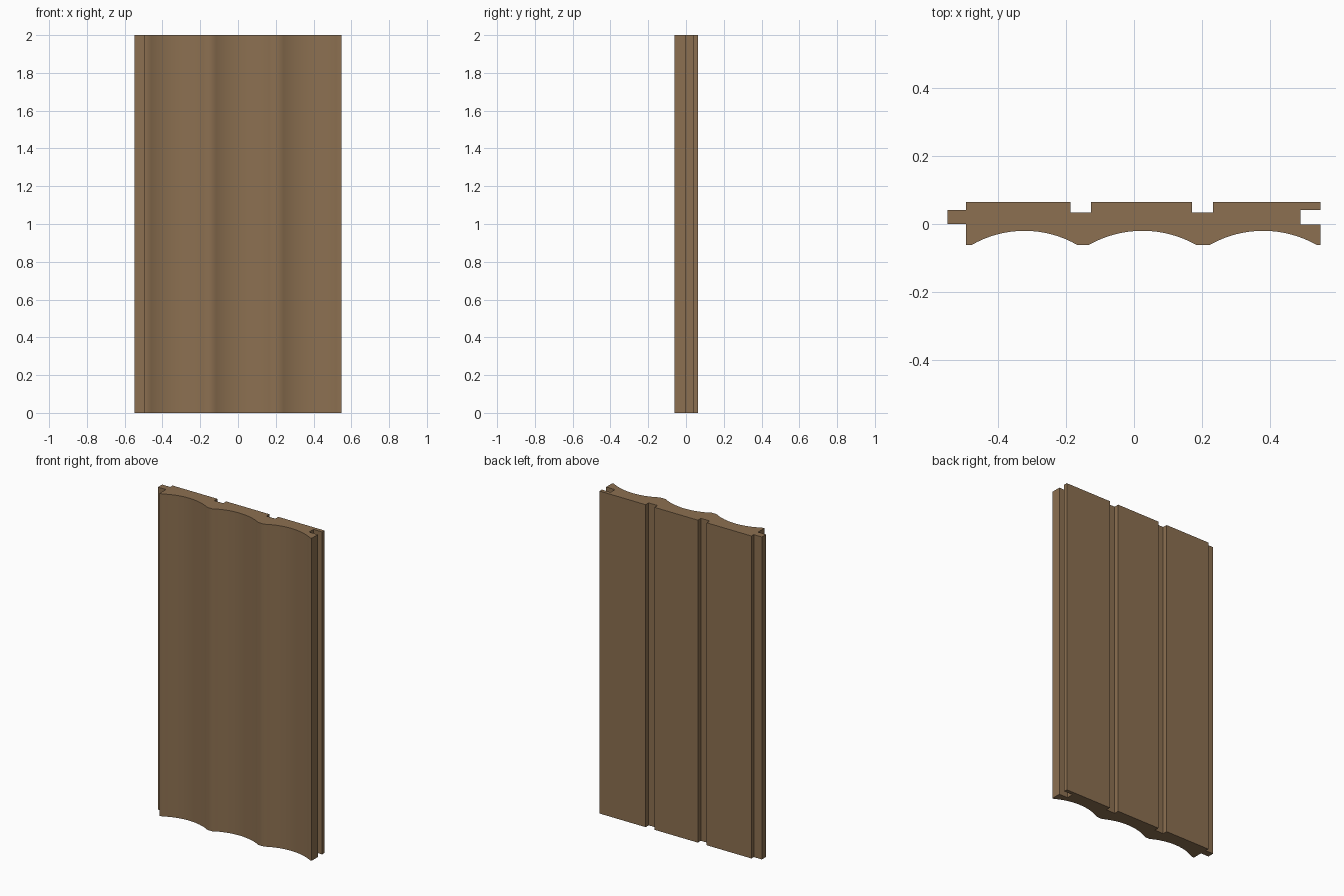
import bpy, bmesh, math

if "Cube" in bpy.data.objects:
    bpy.data.objects.remove(bpy.data.objects["Cube"])

HEIGHT = 2.0
LEFT, RIGHT = -0.549, 0.549      # tongue tip, groove side
BACK, FRONT = 0.064, -0.062
SHOULDER = -0.494                # body edge next to the tongue


def scallop(x0, x1, depth=0.042, steps=16):
    """Points of a concave circular arc cut into the front face."""
    half, mid = (x1 - x0) / 2, (x0 + x1) / 2
    r = (half ** 2 + depth ** 2) / (2 * depth)
    a = math.asin(half / r)
    return [(mid + r * math.sin(t), FRONT + depth - r + r * math.cos(t))
            for t in (-a + 2 * a * i / steps for i in range(steps + 1))]


# Cross-section, counter-clockwise from the front left corner
profile = [(SHOULDER, FRONT)]
for x0, x1 in ((-0.478, -0.166), (-0.134, 0.184), (0.222, 0.538)):
    profile += scallop(x0, x1)
# Groove on the right edge
profile += [(RIGHT, FRONT), (RIGHT, -0.002), (0.489, -0.002),
            (0.489, 0.041), (RIGHT, 0.041), (RIGHT, BACK)]
# Two relief channels in the back
for x0, x1 in ((0.171, 0.232), (-0.187, -0.126)):
    profile += [(x1, BACK), (x1, 0.034), (x0, 0.034), (x0, BACK)]
# Tongue on the left edge
profile += [(SHOULDER, BACK), (SHOULDER, 0.041), (LEFT, 0.041),
            (LEFT, 0.0), (SHOULDER, 0.0)]

# Extrude the section upwards
bm = bmesh.new()
base = bm.faces.new([bm.verts.new((x, y, 0)) for x, y in profile])
top = bmesh.ops.extrude_face_region(bm, geom=[base], use_keep_orig=True)
bmesh.ops.translate(bm, vec=(0, 0, HEIGHT),
                    verts=[v for v in top["geom"] if isinstance(v, bmesh.types.BMVert)])
bmesh.ops.recalc_face_normals(bm, faces=bm.faces)
caps = [f for f in bm.faces if len(f.verts) > 4]
bmesh.ops.triangulate(bm, faces=caps)
mesh = bpy.data.meshes.new("wall_plank")
bm.to_mesh(mesh)
bm.free()

plank = bpy.data.objects.new("wall_plank", mesh)
bpy.context.collection.objects.link(plank)

wood = bpy.data.materials.new("brown wood")
wood.diffuse_color = (0.262, 0.162, 0.082, 1)
wood.use_nodes = True
wood.node_tree.nodes["Principled BSDF"].inputs["Base Color"].default_value = wood.diffuse_color
mesh.materials.append(wood)

# Smooth scallops and valleys, sharp corners elsewhere
bpy.context.view_layer.objects.active = plank
plank.select_set(True)
bpy.ops.object.shade_smooth_by_angle(angle=math.radians(40))
